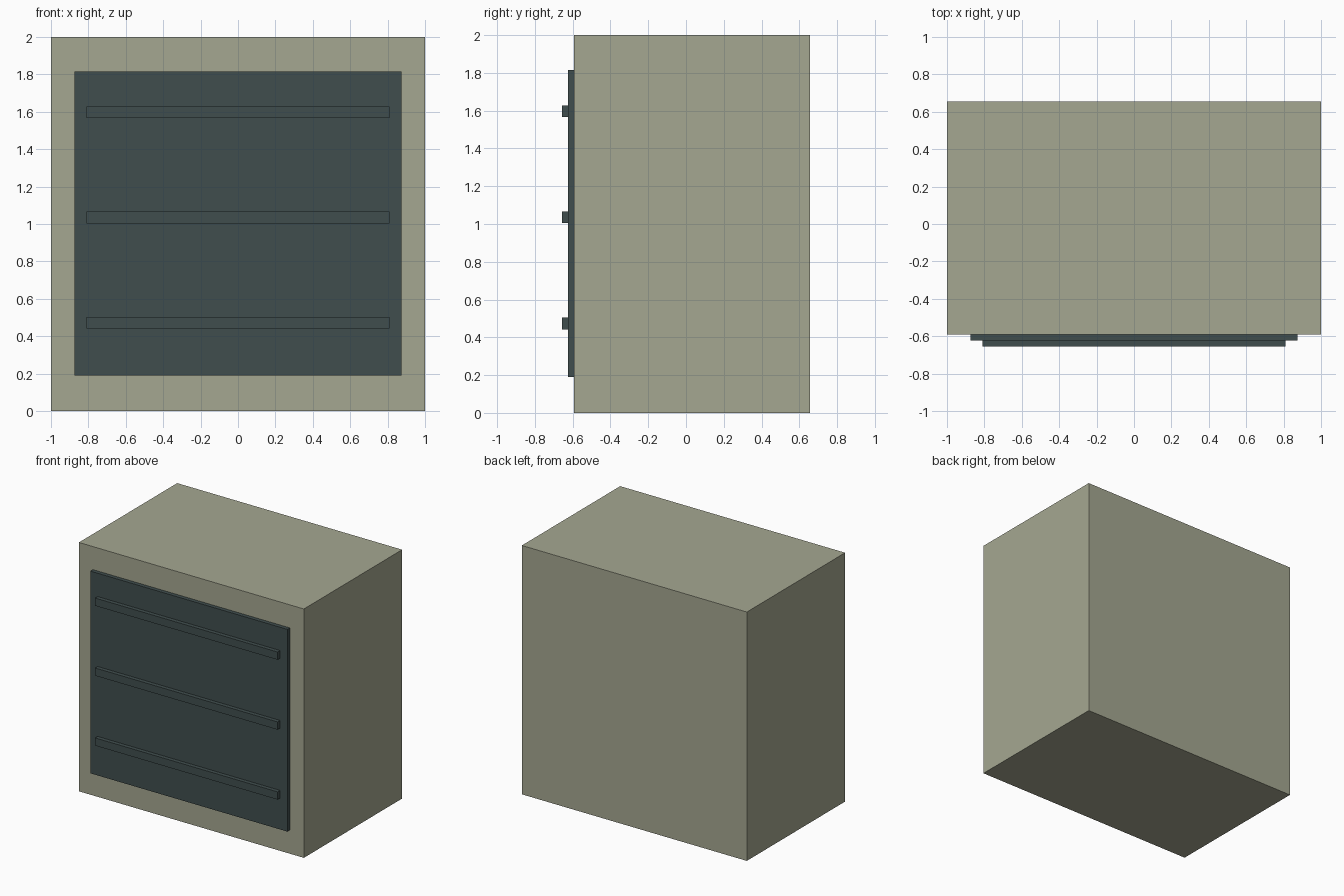
import bpy
import bmesh

cube = bpy.data.objects.get("Cube")
if cube:
    bpy.data.objects.remove(cube, do_unlink=True)


def make_material(name, rgb):
    mat = bpy.data.materials.new(name)
    mat.use_nodes = True
    mat.diffuse_color = (*rgb, 1)
    mat.node_tree.nodes["Principled BSDF"].inputs["Base Color"].default_value = (*rgb, 1)
    return mat


def box(name, low, high, mat):
    """Flat-faced box between two opposite corners."""
    bm = bmesh.new()
    bmesh.ops.create_cube(bm, size=1)
    for v in bm.verts:
        v.co = [(a + b) / 2 + c * (b - a) for a, b, c in zip(low, high, v.co)]
    mesh = bpy.data.meshes.new(name)
    bm.to_mesh(mesh)
    bm.free()
    mesh.materials.append(mat)
    obj = bpy.data.objects.new(name, mesh)
    bpy.context.collection.objects.link(obj)
    return obj


beige = make_material("beige_grey", (0.376, 0.386, 0.283))
slate = make_material("dark_slate", (0.051, 0.076, 0.076))

# Main casing
box("casing", (-1, -0.592, 0), (1, 0.656, 2), beige)

# Raised front panel
box("front_panel", (-0.875, -0.624, 0.19), (0.875, -0.592, 1.815), slate)

# Three horizontal slats across the panel
for i, z in enumerate((0.473, 1.035, 1.597)):
    box(f"slat_{i + 1}", (-0.811, -0.656, z - 0.031), (0.811, -0.624, z + 0.031), slate)
